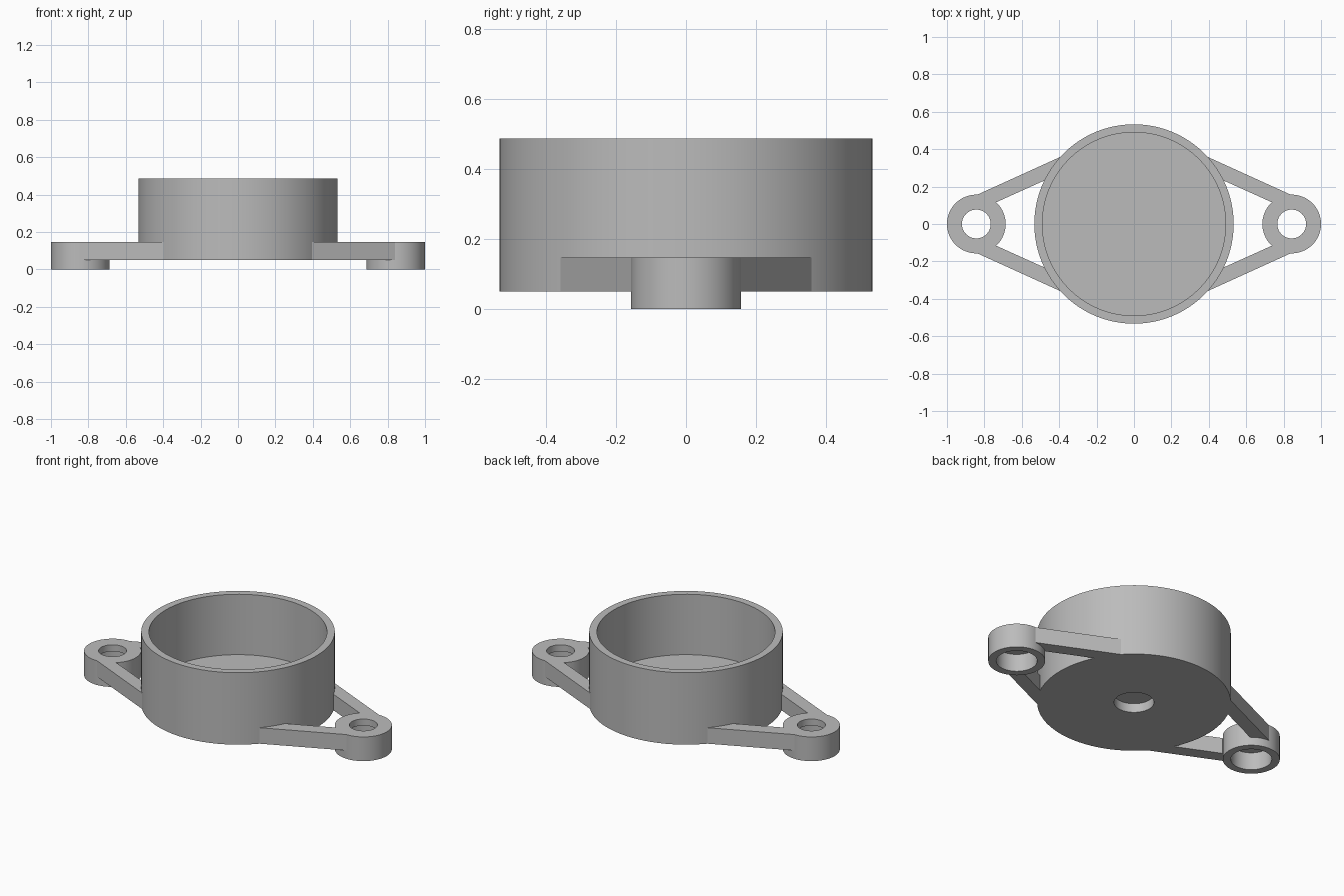
import bpy, bmesh
from math import radians, tau
from mathutils import Vector

if "Cube" in bpy.data.objects:
    bpy.data.objects.remove(bpy.data.objects["Cube"])

# Plain grey plastic
grey = bpy.data.materials.new("grey_plastic")
grey.use_nodes = True
colour = (0.50, 0.50, 0.50, 1)
grey.diffuse_color = colour
grey.node_tree.nodes["Principled BSDF"].inputs["Base Color"].default_value = colour


def finish(bm, name):
    bmesh.ops.remove_doubles(bm, verts=bm.verts, dist=1e-5)
    bmesh.ops.recalc_face_normals(bm, faces=bm.faces)
    mesh = bpy.data.meshes.new(name)
    bm.to_mesh(mesh)
    bm.free()
    mesh.materials.append(grey)
    obj = bpy.data.objects.new(name, mesh)
    bpy.context.collection.objects.link(obj)
    return obj


def lathe(name, profile, x, steps, closed):
    """Revolve an (r, z) profile about the vertical axis at x."""
    bm = bmesh.new()
    verts = [bm.verts.new((x + r, 0, z)) for r, z in profile]
    pairs = list(zip(verts, verts[1:]))
    if closed:
        pairs.append((verts[-1], verts[0]))
    edges = [bm.edges.new(p) for p in pairs]
    bmesh.ops.spin(bm, geom=verts + edges, cent=(x, 0, 0), axis=(0, 0, 1),
                   angle=tau, steps=steps, use_merge=True)
    return finish(bm, name)


def prism(name, outline, bottom, top):
    bm = bmesh.new()
    face = bm.faces.new([bm.verts.new((x, y, bottom)) for x, y in outline])
    made = bmesh.ops.extrude_face_region(bm, geom=[face])["geom"]
    moved = [v for v in made if isinstance(v, bmesh.types.BMVert)]
    bmesh.ops.translate(bm, verts=moved, vec=Vector((0, 0, top - bottom)))
    return finish(bm, name)


# Round cup with a shallow blind recess under its floor
base, lug_top, floor, rim = 0.05, 0.147, 0.12, 0.487
outer, inner, recess = 0.533, 0.49, 0.11
cup = lathe("cup_housing", [
    (0, floor), (inner, floor), (inner, rim), (outer, rim),
    (outer, base), (recess, base), (recess, 0.105), (0, 0.105)], 0, 128, False)

# Screw lugs with counterbores below, and two arms to each lug
lug_profile = [(0.077, lug_top), (0.157, lug_top), (0.157, 0),
               (0.113, 0), (0.113, 0.107), (0.077, 0.107)]
arm_outline = [(0.84, 0.156), (0.373, 0.368), (0.458, 0.242), (0.735, 0.117)]
parts = []
for sx, side in ((1, "left"), (-1, "right")):
    parts.append(lathe(side + "_screw_lug", lug_profile, sx * 0.843, 64, True))
    for sy, end in ((-1, "front"), (1, "back")):
        outline = [(sx * x, sy * y) for x, y in arm_outline]
        parts.append(prism(side + "_" + end + "_arm", outline, base, lug_top))

# Keep round walls smooth and rims crisp
for obj in [cup] + parts:
    bpy.ops.object.select_all(action="DESELECT")
    obj.select_set(True)
    bpy.context.view_layer.objects.active = obj
    bpy.ops.object.shade_smooth_by_angle(angle=radians(30))
